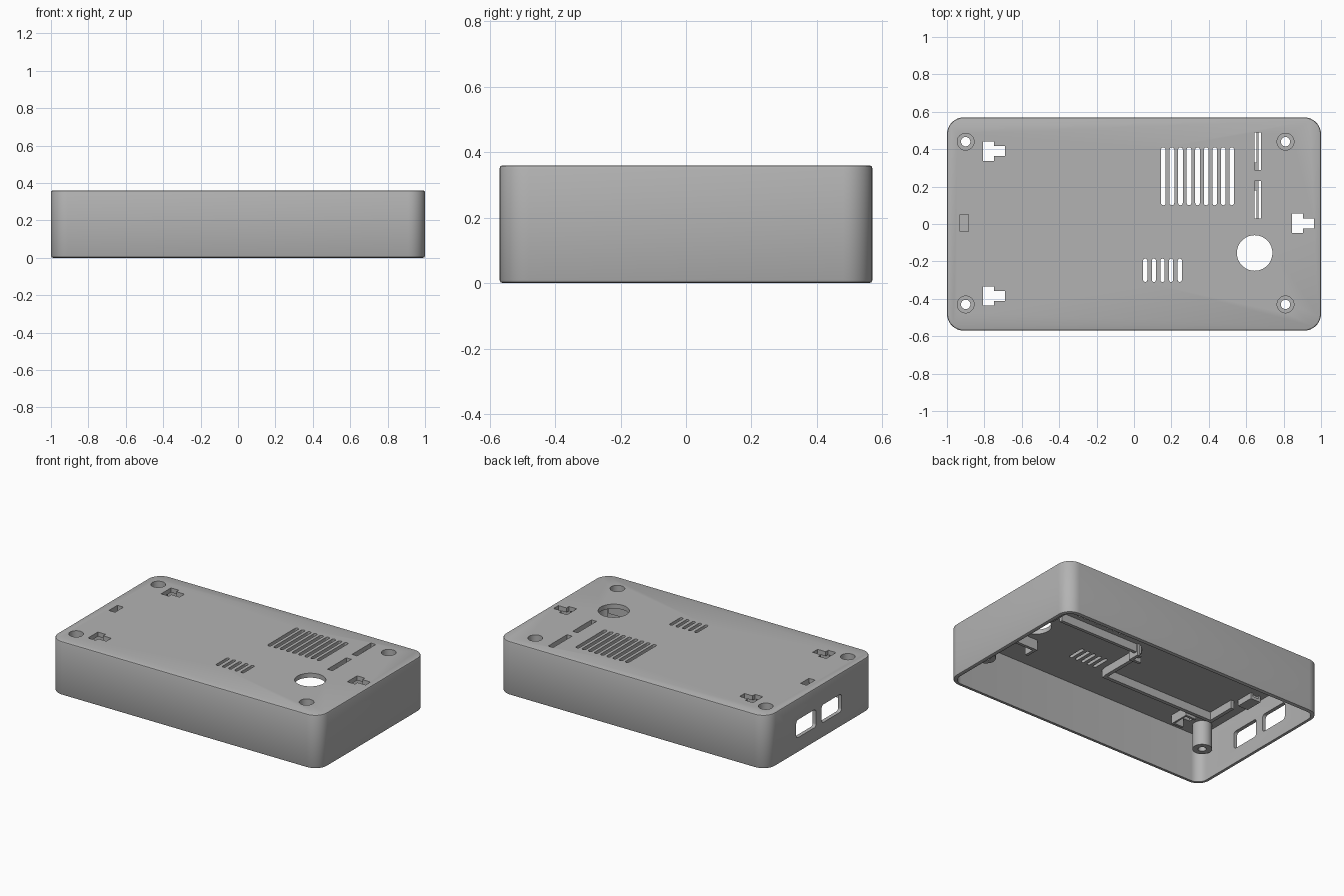
import bpy, bmesh, math

old = bpy.data.objects.get("Cube")
if old:
    bpy.data.objects.remove(old)

grey = bpy.data.materials.new("plain_grey")
grey.use_nodes = True
COLOUR = (0.45, 0.45, 0.45, 1)
grey.diffuse_color = COLOUR
grey.node_tree.nodes["Principled BSDF"].inputs["Base Color"].default_value = COLOUR

TOP, CEIL, WALL = 0.36, 0.33, 0.025
HALF_X, HALF_Y = 1.0, 0.57


def rounded(x0, x1, y0, y1, r, steps=8):
    """Outline of a rectangle with rounded corners."""
    pts = []
    corners = [(x1 - r, y1 - r), (x0 + r, y1 - r), (x0 + r, y0 + r), (x1 - r, y0 + r)]
    for q, (cx, cy) in enumerate(corners):
        for i in range(steps + 1):
            a = math.pi / 2 * (q + i / steps)
            pts.append((cx + r * math.cos(a), cy + r * math.sin(a)))
    return pts


def rect(x0, x1, y0, y1):
    return [(x0, y0), (x1, y0), (x1, y1), (x0, y1)]


def circle(cx, cy, r, n=40):
    return [(cx + r * math.cos(2 * math.pi * i / n), cy + r * math.sin(2 * math.pi * i / n))
            for i in range(n)]


def slot(cx, y0, y1, w):
    """Upright slot with semicircular ends."""
    n, r = 8, w / 2
    arc = [math.pi * i / n for i in range(n + 1)]
    return ([(cx + r * math.cos(a), y1 - r + r * math.sin(a)) for a in arc]
            + [(cx - r * math.cos(a), y0 + r - r * math.sin(a)) for a in arc])


def prism(bm, pts, z0, z1):
    """Extrude a flat outline between two heights."""
    low = [bm.verts.new((x, y, z0)) for x, y in pts]
    high = [bm.verts.new((x, y, z1)) for x, y in pts]
    n = len(pts)
    bm.faces.new(low[::-1])
    bm.faces.new(high)
    for i in range(n):
        j = (i + 1) % n
        bm.faces.new((low[i], low[j], high[j], high[i]))


def make(name, solids):
    bm = bmesh.new()
    for s in solids:
        prism(bm, *s)
    bmesh.ops.recalc_face_normals(bm, faces=bm.faces)
    me = bpy.data.meshes.new(name)
    bm.to_mesh(me)
    bm.free()
    ob = bpy.data.objects.new(name, me)
    me.materials.append(grey)
    bpy.context.collection.objects.link(ob)
    return ob


def activate(ob):
    bpy.ops.object.select_all(action='DESELECT')
    ob.select_set(True)
    bpy.context.view_layer.objects.active = ob


def cut(ob, cutter):
    """Subtract a cutter, then discard it."""
    activate(ob)
    m = ob.modifiers.new("cut", 'BOOLEAN')
    m.operation, m.solver, m.object = 'DIFFERENCE', 'EXACT', cutter
    bpy.ops.object.modifier_apply(modifier=m.name)
    bpy.data.objects.remove(cutter)


def smooth(ob):
    activate(ob)
    bpy.ops.object.shade_smooth_by_angle(angle=math.radians(30))


# outer body with softened top and bottom edges
shell = make("case_shell", [(rounded(-HALF_X, HALF_X, -HALF_Y, HALF_Y, 0.09), 0, TOP)])
activate(shell)
bev = shell.modifiers.new("edge", 'BEVEL')
bev.width, bev.segments, bev.limit_method = 0.01, 2, 'ANGLE'
bev.angle_limit = math.radians(40)
bpy.ops.object.modifier_apply(modifier=bev.name)

# hollow interior, open underneath
cut(shell, make("cavity", [(rounded(WALL - HALF_X, HALF_X - WALL, WALL - HALF_Y, HALF_Y - WALL, 0.065),
                            -0.1, CEIL)]))

# openings through the top plate
z0, z1 = CEIL - 0.05, TOP + 0.1
holes = [(slot(0.157 + 0.0457 * i, 0.10, 0.41, 0.025), z0, z1) for i in range(9)]
holes += [(slot(0.06 + 0.0462 * i, -0.31, -0.185, 0.022), z0, z1) for i in range(5)]
holes.append((circle(0.645, -0.155, 0.095, 56), z0, z1))
holes += [(rect(0.643, 0.68, y, y + 0.2), z0, z1) for y in (0.03, 0.29)]
holes.append((rect(-0.93, -0.885, -0.04, 0.05), z0, z1))


def keyhole(x, y):
    a, b, c, h, k = x, x + 0.058, x + 0.118, 0.052, 0.026
    return [(a, y - h), (b, y - h), (b, y - k), (c, y - k),
            (c, y + k), (b, y + k), (b, y + h), (a, y + h)]


keyholes = [(-0.807, 0.39), (-0.807, -0.385), (0.845, 0.003)]
holes += [(keyhole(x, y), z0, z1) for x, y in keyholes]
screws = [(x, y) for x in (-0.9, 0.81) for y in (-0.43, 0.44)]
holes += [(circle(x, y, 0.045), z0, z1) for x, y in screws]
cut(shell, make("top_openings", holes))

# two rounded ports in the end wall
ports = make("port_openings", [(rounded(-0.22, -0.10, y, y + 0.21, 0.02), -0.1, 0.1)
                               for y in (-0.22, 0.05)])
ports.rotation_euler = (0, math.pi / 2, 0)
ports.location.x = -HALF_X
bpy.context.view_layer.update()
cut(shell, ports)
smooth(shell)

# screw posts with counterbores
for x, y in screws:
    post = make("screw_post", [(circle(x, y, 0.06), 0.165, CEIL + 0.005)])
    cut(post, make("bore", [(circle(x, y, 0.045), 0.23, 0.5)]))
    cut(post, make("through_hole", [(circle(x, y, 0.025), 0, 0.5)]))
    smooth(post)

# low walls around the hanging keyholes
BASE = CEIL + 0.002
for x, y in keyholes:
    walls = [(rect(x + 0.05, x + 0.118, y + s - 0.008, y + s + 0.008), 0.27, BASE)
             for s in (-0.06, 0.06)]
    walls.append((rect(x + 0.118, x + 0.13, y - 0.068, y + 0.068), 0.27, BASE))
    make("keyhole_guard", walls)

# closed pocket behind the small end slot
make("latch_pocket", [(rect(-0.945, -0.87, -0.055, 0.065), 0.29, 0.31),
                      (rect(-0.945, -0.93, -0.055, 0.065), 0.31, BASE),
                      (rect(-0.885, -0.87, -0.055, 0.065), 0.31, BASE)])

# dividers inside the two thin slots
for y in (0.03, 0.29):
    make("slot_divider", [(rect(0.654, 0.666, y - 0.01, y + 0.21), 0.28, 0.325),
                          (rect(0.643, 0.655, y + (0.15 if y < 0.1 else 0), y + (0.2 if y < 0.1 else 0.04)),
                           0.28, 0.325)])

# board tray ribs
make("tray_ribs", [(rect(-0.84, 0.0, -0.30, -0.275), 0.275, BASE),
                   (rect(-0.86, -0.835, -0.30, -0.08), 0.275, BASE),
                   (rect(-0.02, 0.005, -0.275, 0.05), 0.275, BASE)])
make("long_rib", [(rect(0.0, 0.63, 0.05, 0.072), 0.275, BASE)])
make("rib_post", [(rect(-0.04, 0.04, 0.0, 0.02), 0.25, BASE),
                  (rect(0.02, 0.04, 0.02, 0.08), 0.25, BASE)])

# bracket beside the round opening
make("opening_bracket", [(rect(0.53, 0.77, -0.30, -0.28), 0.26, BASE),
                         (rect(0.53, 0.55, -0.37, -0.30), 0.26, BASE),
                         (rect(0.75, 0.77, -0.37, -0.30), 0.26, BASE)])
